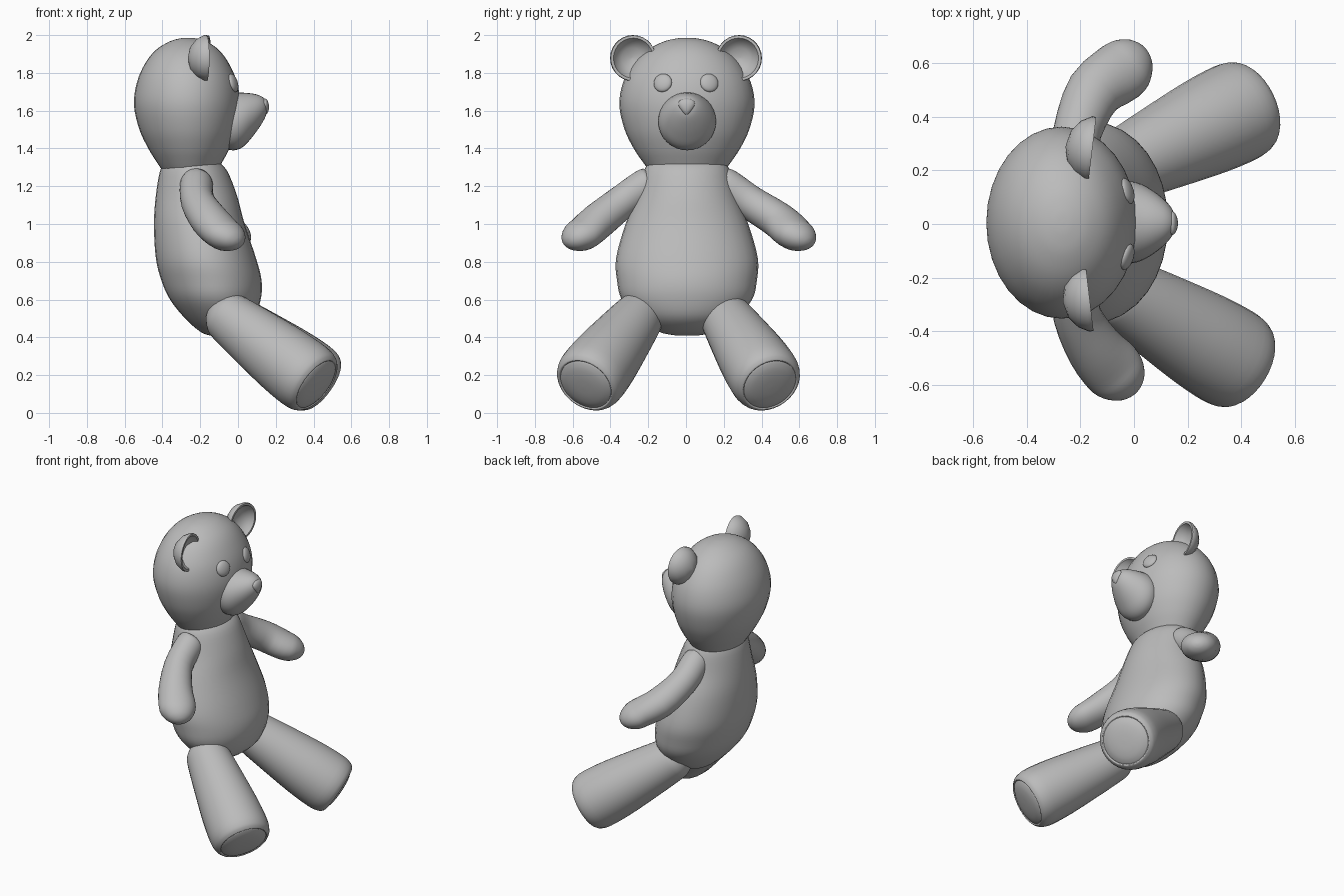
import bpy, bmesh, math
from mathutils import Vector, Matrix

cube = bpy.data.objects.get("Cube")
if cube:
    bpy.data.objects.remove(cube)

fabric = bpy.data.materials.new("plain_grey")
fabric.use_nodes = True
GREY = (0.5, 0.5, 0.5, 1)
fabric.diffuse_color = GREY
fabric.node_tree.nodes["Principled BSDF"].inputs["Base Color"].default_value = GREY
Z = Vector((0, 0, 1))


def finish(bm, name, angle=60):
    bmesh.ops.recalc_face_normals(bm, faces=bm.faces)
    mesh = bpy.data.meshes.new(name)
    bm.to_mesh(mesh)
    bm.free()
    obj = bpy.data.objects.new(name, mesh)
    bpy.context.collection.objects.link(obj)
    mesh.materials.append(fabric)
    bpy.ops.object.select_all(action='DESELECT')
    obj.select_set(True)
    bpy.context.view_layer.objects.active = obj
    bpy.ops.object.shade_smooth_by_angle(angle=math.radians(angle))
    return obj


def smooth_path(stations, steps):
    """Catmull-Rom through (x, y, z, width, height) stations."""
    pts = [Vector(s) for s in stations]
    pts = [pts[0]] + pts + [pts[-1]]
    out = []
    for a, b, c, d in zip(pts, pts[1:], pts[2:], pts[3:]):
        for k in range(steps):
            t = k / steps
            out.append(b + (c - a) * (t / 2) + (a * 2 - b * 5 + c * 4 - d) * (t * t / 2)
                       + (b * 3 - a - c * 3 + d) * (t ** 3 / 2))
    return out + [pts[-1]]


def loft(name, stations, axis=None, ref=Z, steps=4, sides=32):
    """Skin elliptical rings along a smooth path, closed at both ends."""
    path = smooth_path(stations, steps)
    bm = bmesh.new()
    rings = []
    for i, p in enumerate(path):
        before, after = path[max(i - 1, 0)], path[min(i + 1, len(path) - 1)]
        t = axis or (Vector(after[:3]) - Vector(before[:3])).normalized()
        side = t.cross(ref).normalized()
        up = side.cross(t)
        w, h = max(p[3], 0.003), max(p[4], 0.003)
        ring = []
        for k in range(sides):
            a = math.tau * k / sides
            ring.append(bm.verts.new(Vector(p[:3]) + side * w * math.cos(a) + up * h * math.sin(a)))
        rings.append(ring)
    for r, s in zip(rings, rings[1:]):
        for k in range(sides):
            n = (k + 1) % sides
            bm.faces.new((r[k], r[n], s[n], s[k]))
    bm.faces.new(rings[0])
    bm.faces.new(rings[-1])
    return finish(bm, name)


def dome(station, toward, length):
    """Stations rounding off a tube end, from its rim to the tip."""
    c, w, h = Vector(station[:3]), station[3], station[4]
    out = []
    for deg in (25, 50, 70, 84, 90):
        a = math.radians(deg)
        out.append((*(c + toward * length * math.sin(a)), w * math.cos(a), h * math.cos(a)))
    return out


def upright(name, sections):
    return loft(name, [(x, 0.005, z, rx, ry) for z, x, rx, ry in sections],
                axis=Z, ref=Vector((0, 1, 0)))


# Pear-shaped body and egg-shaped head
upright("body", [
    (0.41, -0.13, 0.02, 0.06), (0.43, -0.11, 0.09, 0.15), (0.5, -0.10, 0.18, 0.26),
    (0.6, -0.12, 0.24, 0.345), (0.7, -0.14, 0.265, 0.37), (0.82, -0.17, 0.265, 0.375),
    (1.0, -0.205, 0.24, 0.325), (1.15, -0.22, 0.215, 0.265), (1.28, -0.235, 0.178, 0.228),
    (1.33, -0.245, 0.14, 0.2)])
upright("head", [
    (1.29, -0.255, 0.15, 0.205), (1.33, -0.257, 0.175, 0.235), (1.4, -0.26, 0.215, 0.282),
    (1.5, -0.265, 0.257, 0.33), (1.63, -0.27, 0.281, 0.358), (1.75, -0.27, 0.265, 0.338),
    (1.85, -0.27, 0.222, 0.282), (1.92, -0.268, 0.168, 0.21), (1.965, -0.265, 0.1, 0.125),
    (1.983, -0.265, 0.04, 0.05), (1.986, -0.265, 0, 0)])

# Snout tapering up to the nose
loft("snout", [(x, 0.006, z, r, r) for x, z, r in (
    (-0.08, 1.54, 0.14), (-0.02, 1.543, 0.153), (0.03, 1.553, 0.142), (0.08, 1.578, 0.112),
    (0.12, 1.6, 0.078), (0.145, 1.612, 0.045), (0.153, 1.615, 0.015))],
    axis=Vector((1, 0, 0)))

# Nose: flattened ball, narrowing downward
bm = bmesh.new()
bmesh.ops.create_uvsphere(bm, u_segments=24, v_segments=14, radius=1)
for v in bm.verts:
    x, y, z = v.co
    v.co = (0.142 + 0.022 * x, 0.003 + 0.05 * y * (0.8 + 0.4 * z), 1.62 + 0.044 * z)
finish(bm, "nose")

for name, s in (("left", 1), ("right", -1)):
    left = s > 0

    # Button eye lying on the face
    bm = bmesh.new()
    bmesh.ops.create_uvsphere(bm, u_segments=24, v_segments=12, radius=0.05)
    facing = Vector((0.9, 0.28 * s, 0.28)).to_track_quat('Z', 'Y').to_matrix().to_4x4()
    place = Matrix.Translation((-0.026, 0.123 * s, 1.747)) @ facing
    bm.transform(place @ Matrix.Diagonal((1, 1, 0.42, 1)))
    finish(bm, name + "_eye")

    # Cupped ear: a thick shell spun about its axis, open to the face
    bm = bmesh.new()
    profile = [(0.004, -0.05), (0.06, -0.037), (0.1, -0.005), (0.122, 0.035), (0.12, 0.05),
               (0.106, 0.05), (0.09, 0.022), (0.055, -0.005), (0.004, -0.015)]
    verts = [bm.verts.new((r, 0, h)) for r, h in profile]
    edges = [bm.edges.new(e) for e in zip(verts, verts[1:])]
    bmesh.ops.spin(bm, geom=verts + edges, axis=(0, 0, 1), cent=(0, 0, 0),
                   angle=math.tau, steps=28, use_merge=True)
    bmesh.ops.holes_fill(bm, edges=bm.edges, sides=0)
    facing = Vector((1, -0.12 * s, 0)).to_track_quat('Z', 'Y').to_matrix().to_4x4()
    bm.transform(Matrix.Translation((-0.205 if left else -0.215, 0.285 * s, 1.878)) @ facing)
    finish(bm, name + "_ear")

    # Arm bending forward to a rounded paw
    reach = 0.03 if left else 0
    arm = [(-0.22, 0.22 * s, 1.2, 0.088, 0.09), (-0.212, 0.34 * s, 1.115, 0.09, 0.09),
           (-0.15, (0.46 + reach) * s, 1.02, 0.105, 0.095),
           (-0.085 + reach, (0.535 + reach) * s, 0.955, 0.115, 0.088)]
    start = dome(arm[0], Vector((0, -0.8 * s, 0.4)), 0.09)[::-1]
    end = dome(arm[-1], Vector((0.62, 0.62 * s, -0.38)).normalized(), 0.14)
    loft(name + "_arm", start + arm + end, steps=3)

    # Leg widening to a flat foot with a seamed sole
    hip = Vector((-0.03, 0.22 if left else -0.265, 0.49))
    foot = Vector((0.42, 0.435, 0.165) if left else (0.395, -0.52, 0.165))
    d = (foot - hip).normalized()
    span = (foot - hip).length
    leg = [(*(hip + d * span * f), r, r)
           for f, r in ((0, 0.14), (0.3, 0.162), (0.65, 0.184), (0.9, 0.19))]
    sole = [(*(foot + d * o), r, r) for o, r in (
        (0, 0.18), (0.022, 0.166), (0.03, 0.155), (0.025, 0.148), (0.03, 0.14),
        (0.042, 0.11), (0.05, 0.06), (0.052, 0.0))]
    loft(name + "_leg", dome(leg[0], -d, 0.14)[::-1] + leg + sole, axis=d, steps=3)
